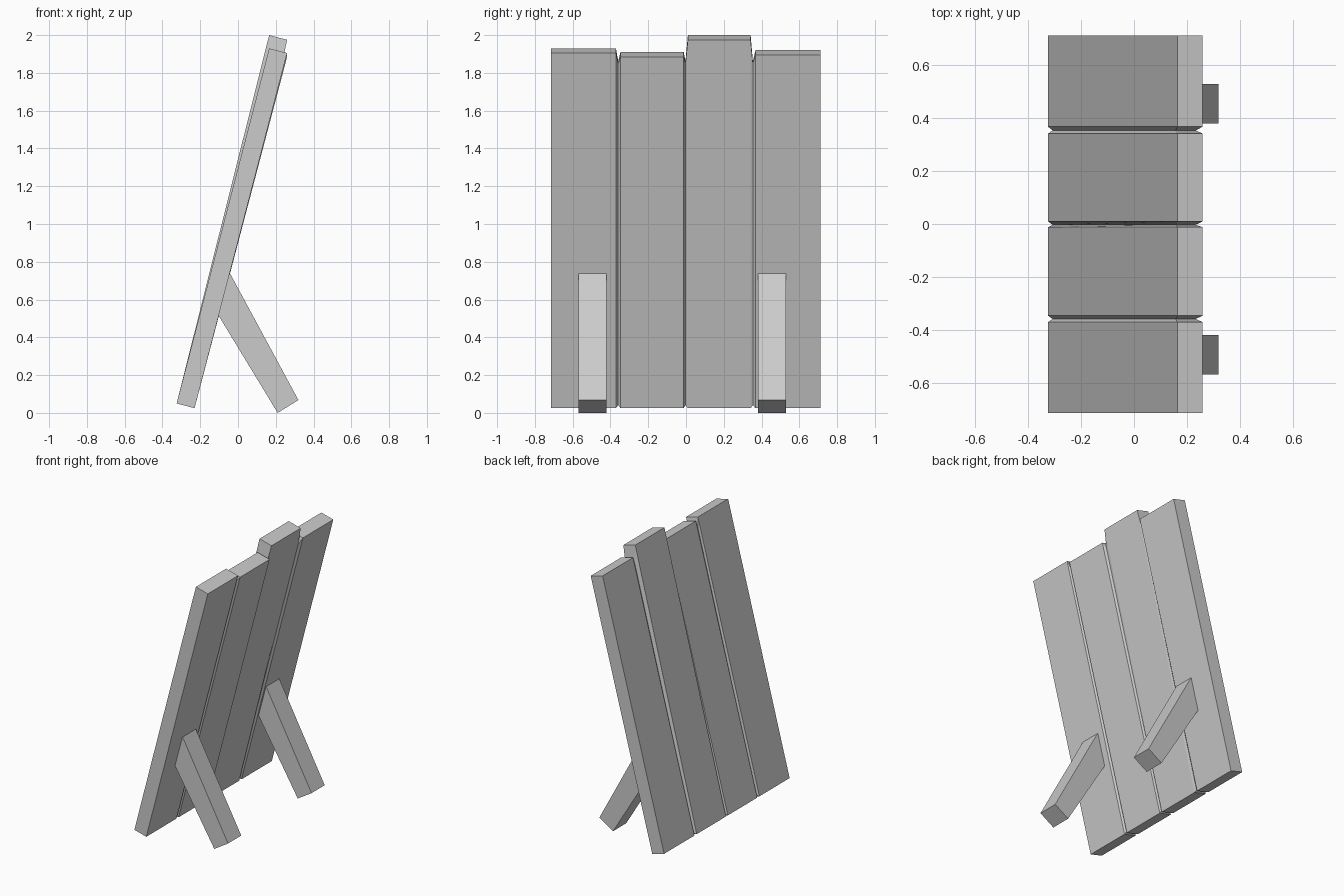
import bpy

if "Cube" in bpy.data.objects:
    bpy.data.objects.remove(bpy.data.objects["Cube"])


def make_mesh(name, sections):
    """Loft closed x-z profiles placed along y and cap both ends."""
    n = len(sections[0][1])
    verts = [(x, y, z) for y, prof in sections for x, z in prof]
    faces = [tuple(range(n)), tuple(reversed(range(len(verts) - n, len(verts))))]
    for s in range(len(sections) - 1):
        a, b = s * n, (s + 1) * n
        for i in range(n):
            j = (i + 1) % n
            faces.append((a + j, a + i, b + i, b + j))
    mesh = bpy.data.meshes.new(name)
    mesh.from_pydata(verts, [], faces)
    mesh.update()
    obj = bpy.data.objects.new(name, mesh)
    bpy.context.collection.objects.link(obj)
    return obj


# Leaning plank cross-section: all planks share a base, only the top height changes
def plank(top):
    return [(-0.325, 0.05), (-0.23, 0.025), (0.26, top - 0.025), (0.165, top)]


# Shrunken cross-section at the bottom of the V groove between planks
groove = [(-0.308, 0.059), (-0.237, 0.041), (0.233, 1.85), (0.157, 1.862)]

# Panel of four planks joined by V grooves
planks = [(-0.715, -0.371, 1.93), (-0.347, -0.012, 1.91),
          (0.01, 0.342, 2.0), (0.368, 0.713, 1.92)]
valleys = [-0.359, -0.003, 0.354]
sections = []
for i, (y0, y1, top) in enumerate(planks):
    sections += [(y0, plank(top)), (y1, plank(top))]
    if i < len(valleys):
        sections.append((valleys[i], groove))
make_mesh("plank_panel", sections)

# Two slanted support legs behind the panel
leg = [(0.21, 0.0), (0.32, 0.068), (-0.042, 0.738), (-0.065, 0.70), (-0.115, 0.535)]
for name, y in (("support_leg_left", -0.495), ("support_leg_right", 0.455)):
    make_mesh(name, [(y - 0.075, leg), (y + 0.075, leg)])
